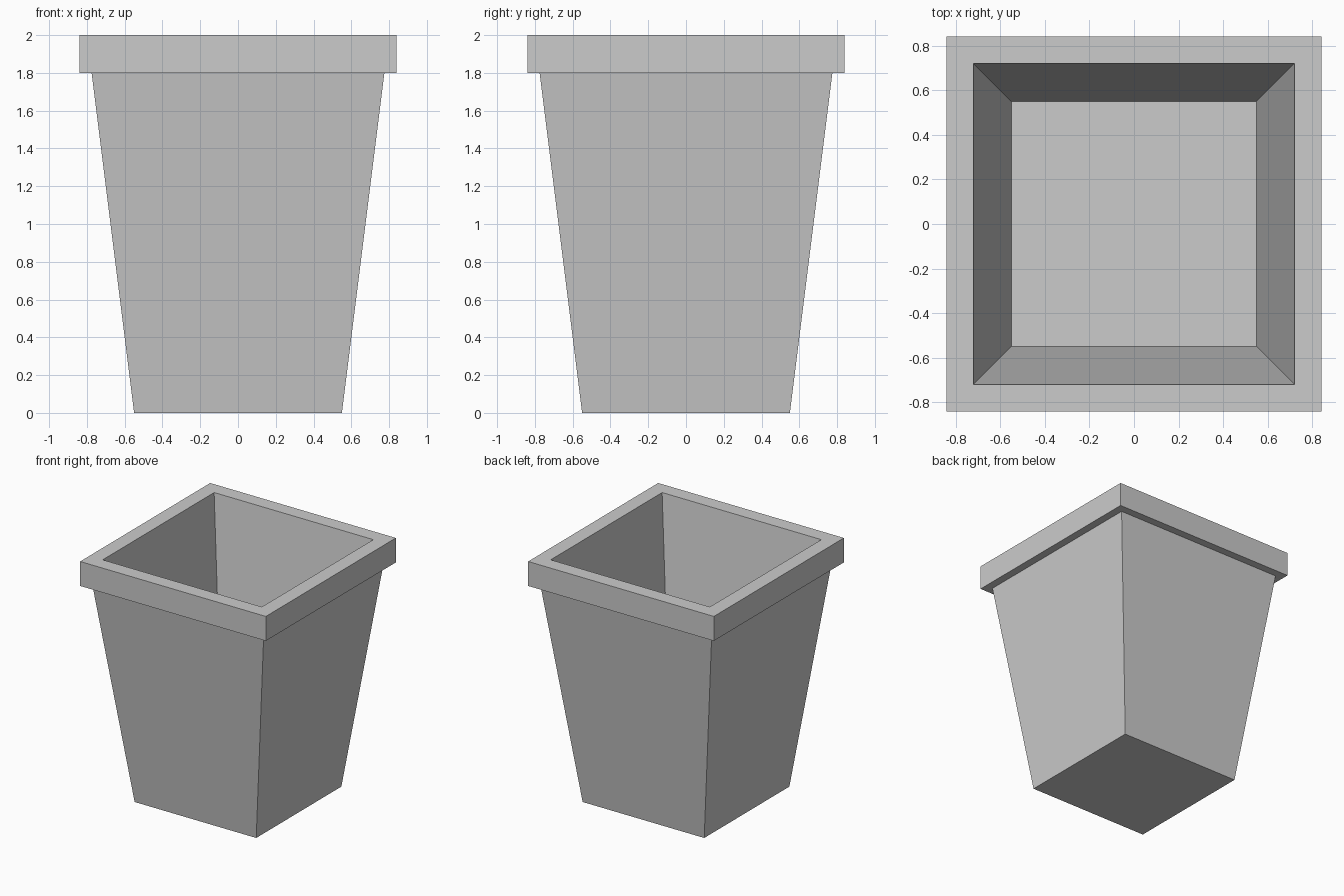
import bpy, bmesh

if "Cube" in bpy.data.objects:
    bpy.data.objects.remove(bpy.data.objects["Cube"])

# Square profile (half width, height): base, tapered wall, rim, cavity, floor
PROFILE = [(0.55, 0.0), (0.775, 1.8), (0.84, 1.8), (0.84, 2.0), (0.72, 2.0), (0.55, 0.64)]
CORNERS = [(-1, -1), (1, -1), (1, 1), (-1, 1)]


def square_loft(name, profile):
    bm = bmesh.new()
    rings = [[bm.verts.new((x * h, y * h, z)) for x, y in CORNERS] for h, z in profile]
    for low, high in zip(rings, rings[1:]):
        for i in range(4):
            j = (i + 1) % 4
            bm.faces.new((low[i], low[j], high[j], high[i]))
    bm.faces.new(rings[0][::-1])
    bm.faces.new(rings[-1])
    bmesh.ops.recalc_face_normals(bm, faces=bm.faces)
    mesh = bpy.data.meshes.new(name)
    bm.to_mesh(mesh)
    bm.free()
    obj = bpy.data.objects.new(name, mesh)
    bpy.context.collection.objects.link(obj)
    return obj


# Tapered square planter with overhanging rim and raised inner floor
square_loft("planter_pot", PROFILE)
